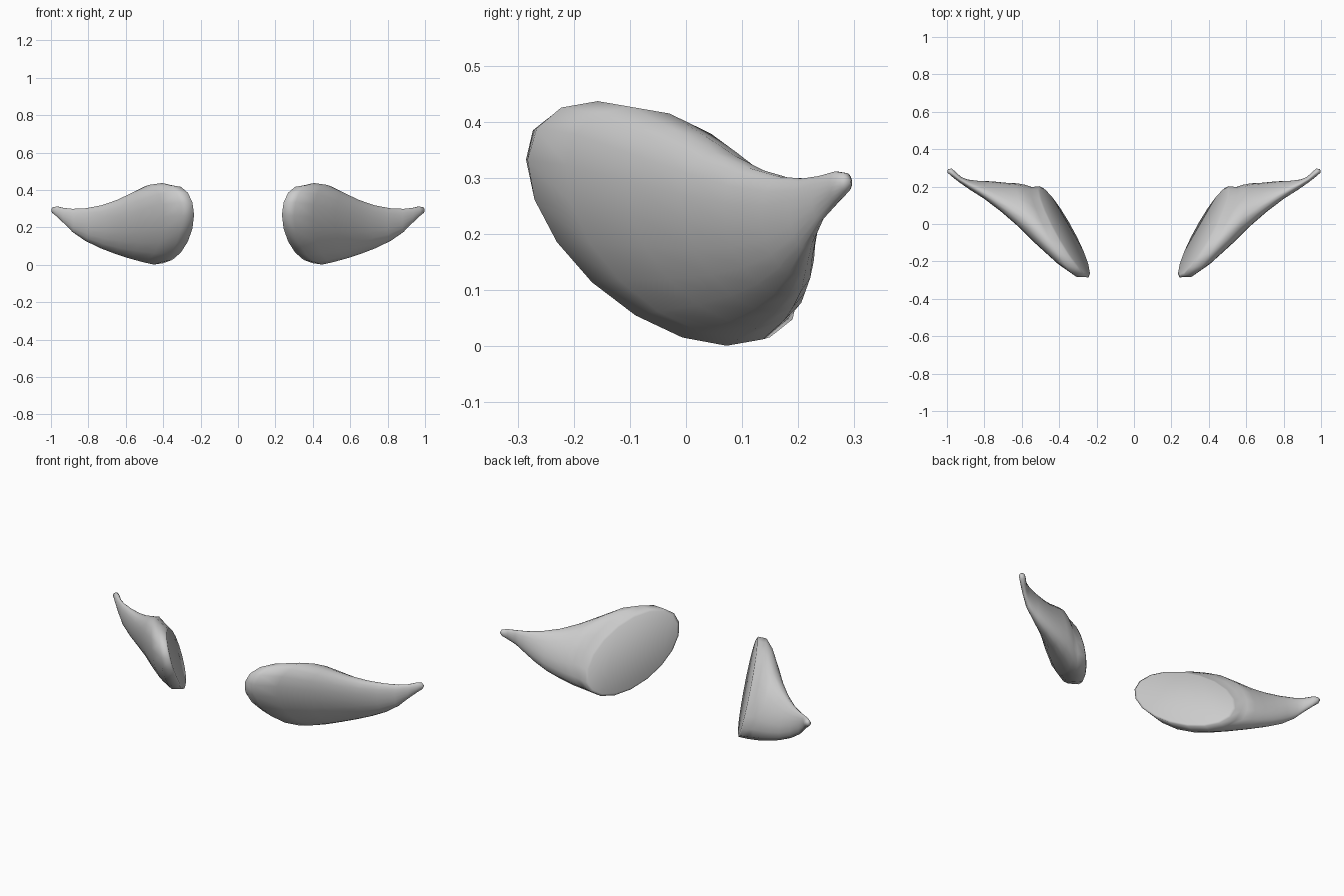
import bpy
import bmesh
from math import sin, cos, pi, sqrt
from mathutils import Vector

SEGMENTS = 18

# Remove the default object
cube = bpy.data.objects.get("Cube")
if cube:
    bpy.data.objects.remove(cube, do_unlink=True)

# Single plain material
grey = bpy.data.materials.new("plain grey")
grey.use_nodes = True
colour = (0.6, 0.6, 0.6, 1.0)
grey.diffuse_color = colour
grey.node_tree.nodes["Principled BSDF"].inputs["Base Color"].default_value = colour

# Cross-sections from the flat base to the tip:
# front x, front y, back x, back y, bottom z, top z
SECTIONS = [
    (.235, -.268, .515, .185, .008, .425),
    (.30, -.27, .555, .185, .001, .437),
    (.40, -.205, .585, .20, .014, .427),
    (.52, -.10, .63, .21, .035, .385),
    (.62, -.005, .69, .215, .06, .346),
    (.71, .07, .76, .225, .09, .318),
    (.80, .135, .83, .23, .128, .303),
    (.88, .185, .89, .238, .175, .30),
    (.937, .225, .925, .252, .222, .304),
    (.975, .255, .955, .28, .255, .312),
    (.998, .275, .974, .296, .274, .309),
]
TIP = Vector((.995, .294, .293))


def section_axes(index):
    """Centre and two half-axes of a leaning elliptical cross-section."""
    fx, fy, bx, by, low, high = SECTIONS[index]
    lean = max(0, 1 - index * .15)
    centre = Vector(((fx + bx) / 2, (fy + by) / 2, (low + high) / 2))
    along = Vector(((bx - fx) / 2, (by - fy) / 2, -.05 * lean))
    half = (high - low) / 2
    up = Vector((0, -.09 * lean, sqrt(half ** 2 - along.z ** 2)))
    return centre, along, up


def add_ring(bm, centre, along, up, side, scale=1):
    ring = []
    for i in range(SEGMENTS):
        angle = 2 * pi * i / SEGMENTS
        p = centre + (along * cos(angle) + up * sin(angle)) * scale
        ring.append(bm.verts.new((p.x * side, p.y, p.z)))
    return ring


def make_horn(name, side):
    bm = bmesh.new()

    # Flat base with a narrow softened rim
    centre, along, up = section_axes(0)
    inward = up.cross(along).normalized()
    if inward.x > 0:
        inward = -inward
    rings = [add_ring(bm, centre + inward * .006, along, up, side, .95)]
    bm.faces.new(rings[0])

    # Tapering body
    for index in range(len(SECTIONS)):
        rings.append(add_ring(bm, *section_axes(index), side))
    for a, b in zip(rings, rings[1:]):
        for i in range(SEGMENTS):
            j = (i + 1) % SEGMENTS
            bm.faces.new((a[i], a[j], b[j], b[i]))

    # Rounded tip
    tip = bm.verts.new((TIP.x * side, TIP.y, TIP.z))
    for i in range(SEGMENTS):
        bm.faces.new((rings[-1][i], rings[-1][(i + 1) % SEGMENTS], tip))

    bmesh.ops.recalc_face_normals(bm, faces=bm.faces)
    for face in bm.faces:
        face.smooth = True
    mesh = bpy.data.meshes.new(name)
    bm.to_mesh(mesh)
    bm.free()
    mesh.materials.append(grey)
    bpy.context.scene.collection.objects.link(bpy.data.objects.new(name, mesh))


# Mirrored pair
make_horn("left_horn", 1)
make_horn("right_horn", -1)
